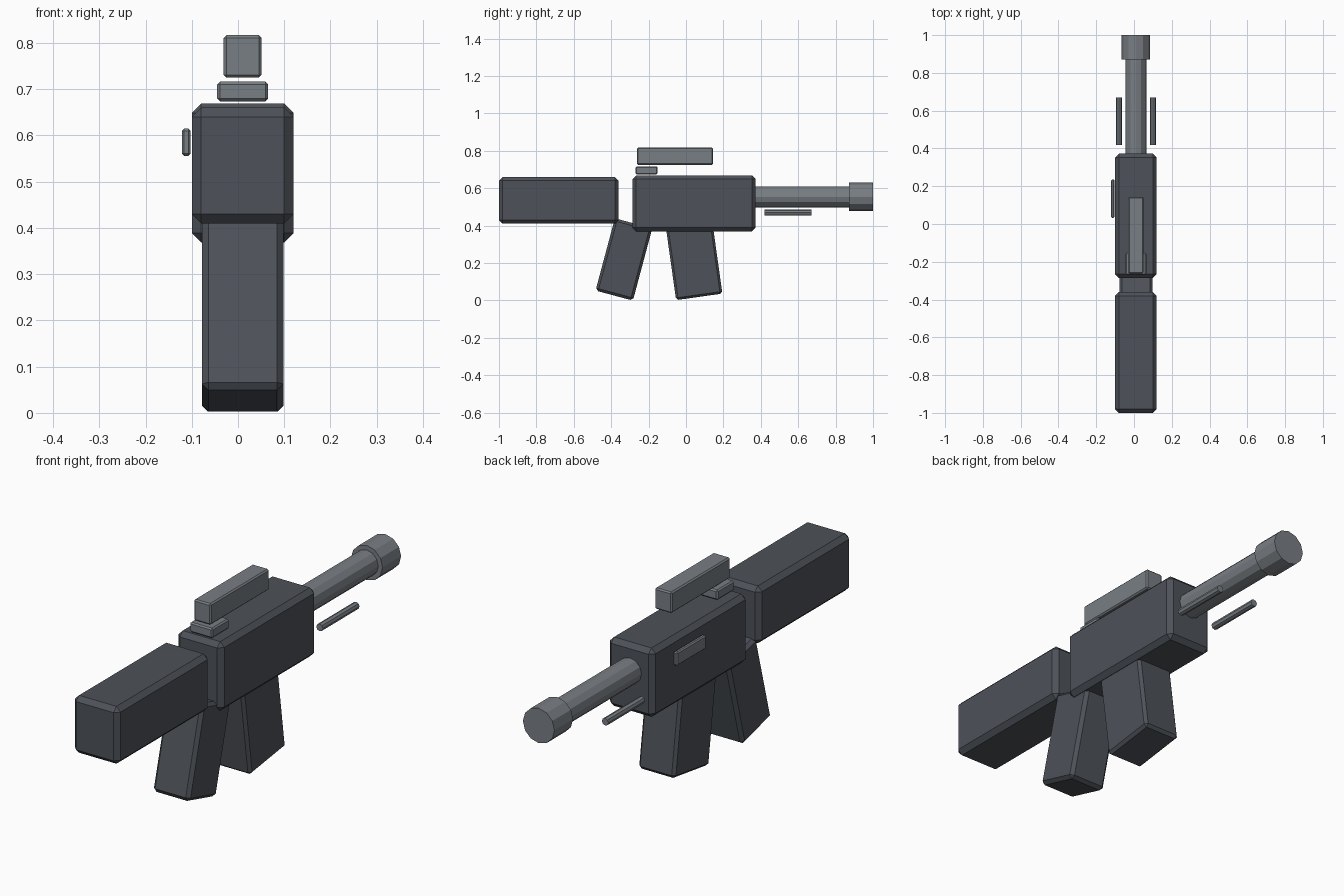
import bpy
from math import radians

if "Cube" in bpy.data.objects:
    bpy.data.objects.remove(bpy.data.objects["Cube"])

CX = 0.01  # centre line of the body


def material(name, color):
    m = bpy.data.materials.new(name)
    m.diffuse_color = (*color, 1)
    m.use_nodes = True
    m.node_tree.nodes["Principled BSDF"].inputs["Base Color"].default_value = m.diffuse_color
    return m


dark = material("dark_metal", (0.075, 0.085, 0.10))
light = material("light_metal", (0.19, 0.21, 0.23))


def box(name, center, size, bevel, mat, tilt=0):
    """Chamfered box, tilted about the x axis."""
    bpy.ops.mesh.primitive_cube_add(size=1, location=center)
    ob = bpy.context.object
    ob.name = name
    ob.scale = size
    bpy.ops.object.transform_apply(location=False, rotation=False, scale=True)
    ob.rotation_euler.x = radians(tilt)
    mod = ob.modifiers.new("chamfer", 'BEVEL')
    mod.width = bevel
    mod.segments = 1
    mod.limit_method = 'NONE'
    ob.data.materials.append(mat)
    return ob


def tube(name, x, z, y0, y1, radius, sides, mat):
    """Flat-sided cylinder lying along y."""
    bpy.ops.mesh.primitive_cylinder_add(
        vertices=sides, radius=radius, depth=y1 - y0,
        location=(x, (y0 + y1) / 2, z), rotation=(radians(90), 0, 0))
    ob = bpy.context.object
    ob.name = name
    ob.data.materials.append(mat)
    return ob


# Main body and stock
box("receiver", (CX, 0.043, 0.519), (0.22, 0.658, 0.30), 0.02, dark)
box("stock", (CX, -0.68, 0.535), (0.22, 0.64, 0.25), 0.02, dark)

# Tilted grip and magazine
box("grip", (CX, -0.332, 0.219), (0.176, 0.207, 0.40), 0.014, dark, -15)
box("magazine", (CX, 0.043, 0.217), (0.176, 0.25, 0.40), 0.012, dark, 8)

# Barrel and muzzle
tube("barrel", CX, 0.554, 0.35, 0.89, 0.056, 12, light)
tube("muzzle", CX, 0.554, 0.872, 1.0, 0.076, 12, light)

# Pair of thin rods below the barrel
for side, sx in (("left", -1), ("right", 1)):
    tube(side + "_rod", CX + sx * 0.09, 0.469, 0.419, 0.671, 0.016, 8, light)

# Sight, its mount and the side handle
box("sight", (CX, -0.059, 0.771), (0.082, 0.406, 0.092), 0.006, light)
box("sight_mount", (CX, -0.211, 0.695), (0.11, 0.118, 0.043), 0.006, light)
box("side_handle", (-0.112, 0.134, 0.585), (0.019, 0.202, 0.059), 0.005, light)
